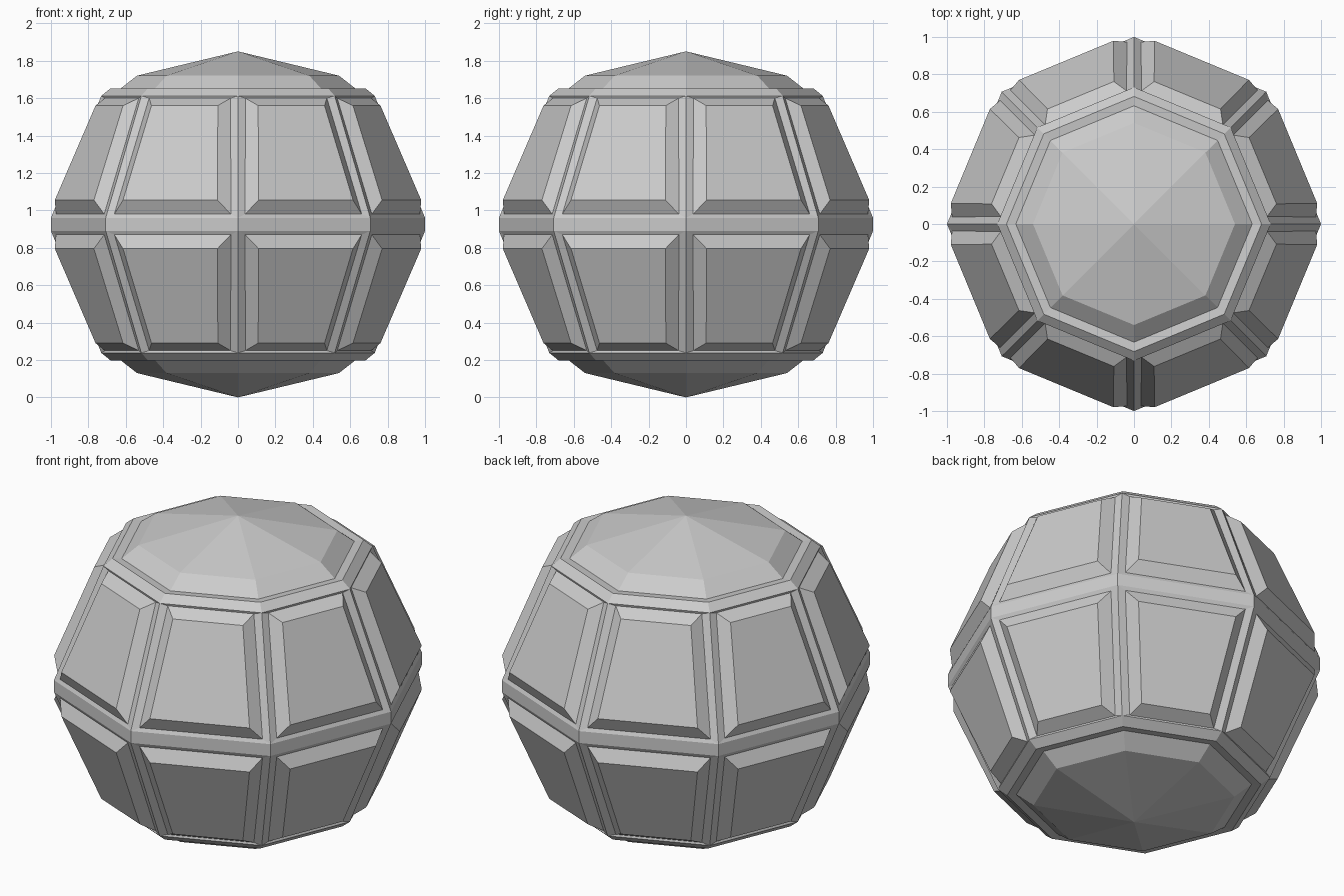
import bpy, bmesh
from math import sin, cos, pi

if "Cube" in bpy.data.objects:
    bpy.data.objects.remove(bpy.data.objects["Cube"])

SIDES = 8
STEP = 2 * pi / SIDES
MID = 0.925                      # height of the equator
COS, SIN = cos(STEP / 2), sin(STEP / 2)


def finish(name, bm):
    """Clean up, make the object at the equator and mirror it downwards."""
    bmesh.ops.remove_doubles(bm, verts=bm.verts, dist=0.0005)
    bmesh.ops.recalc_face_normals(bm, faces=bm.faces)
    me = bpy.data.meshes.new(name)
    bm.to_mesh(me)
    bm.free()
    ob = bpy.data.objects.new(name, me)
    ob.location.z = MID
    bpy.context.collection.objects.link(ob)
    mod = ob.modifiers.new("mirror_lower_half", 'MIRROR')
    mod.use_axis = (False, False, True)
    mod.merge_threshold = 0.001


def row(bm, i, apothem, half, z):
    """Two points of sector i, symmetric about its middle direction."""
    a = (i + 0.5) * STEP
    return [bm.verts.new((apothem * cos(a) - s * half * sin(a),
                          apothem * sin(a) + s * half * cos(a), z - MID))
            for s in (-1, 1)]


def ring_row(bm, i, r, z):
    return row(bm, i, r * COS, r * SIN, z)


def quad(bm, lower, upper):
    """Loop of four points in order around a panel."""
    return [lower[0], lower[1], upper[1], upper[0]]


def bridge(bm, outer, inner):
    for k in range(4):
        n = (k + 1) % 4
        bm.faces.new((outer[k], outer[n], inner[n], inner[k]))


def revolve(bm, profile):
    """Eight-sided band through (radius, z) points."""
    for i in range(SIDES):
        rows = [ring_row(bm, i, max(r, 1e-5), z) for r, z in profile]
        for lo, hi in zip(rows, rows[1:]):
            bm.faces.new(quad(bm, lo, hi))


# (apothem, half width, z) of the panel foot and the raised panel face
FOOT = ((0.914, 0.337, 0.98), (0.672, 0.236, 1.60))
FACE = ((0.947, 0.273, 1.055), (0.745, 0.192, 1.56))
LOW_RING, HIGH_RING = (1.0, 0.96), (0.731, 1.612)

# Frame: equator band, upright ribs, and the ring round the cap
bm = bmesh.new()
revolve(bm, [(1.0, MID), LOW_RING])
revolve(bm, [HIGH_RING, (0.682, 1.652), (0.632, 1.648)])
for i in range(SIDES):
    outer = quad(bm, ring_row(bm, i, *LOW_RING), ring_row(bm, i, *HIGH_RING))
    inner = quad(bm, row(bm, i, *FOOT[0]), row(bm, i, *FOOT[1]))
    bridge(bm, outer, inner)
finish("frame", bm)

# Raised side panels with bevelled edges
bm = bmesh.new()
for i in range(SIDES):
    foot = quad(bm, row(bm, i, *FOOT[0]), row(bm, i, *FOOT[1]))
    face = quad(bm, row(bm, i, *FACE[0]), row(bm, i, *FACE[1]))
    bridge(bm, foot, face)
    bm.faces.new(face)
finish("side_panels", bm)

# Shallow conical cap with a bevelled edge
bm = bmesh.new()
revolve(bm, [(0.632, 1.648), (0.54, 1.72), (0.0, 1.85)])
finish("end_caps", bm)
